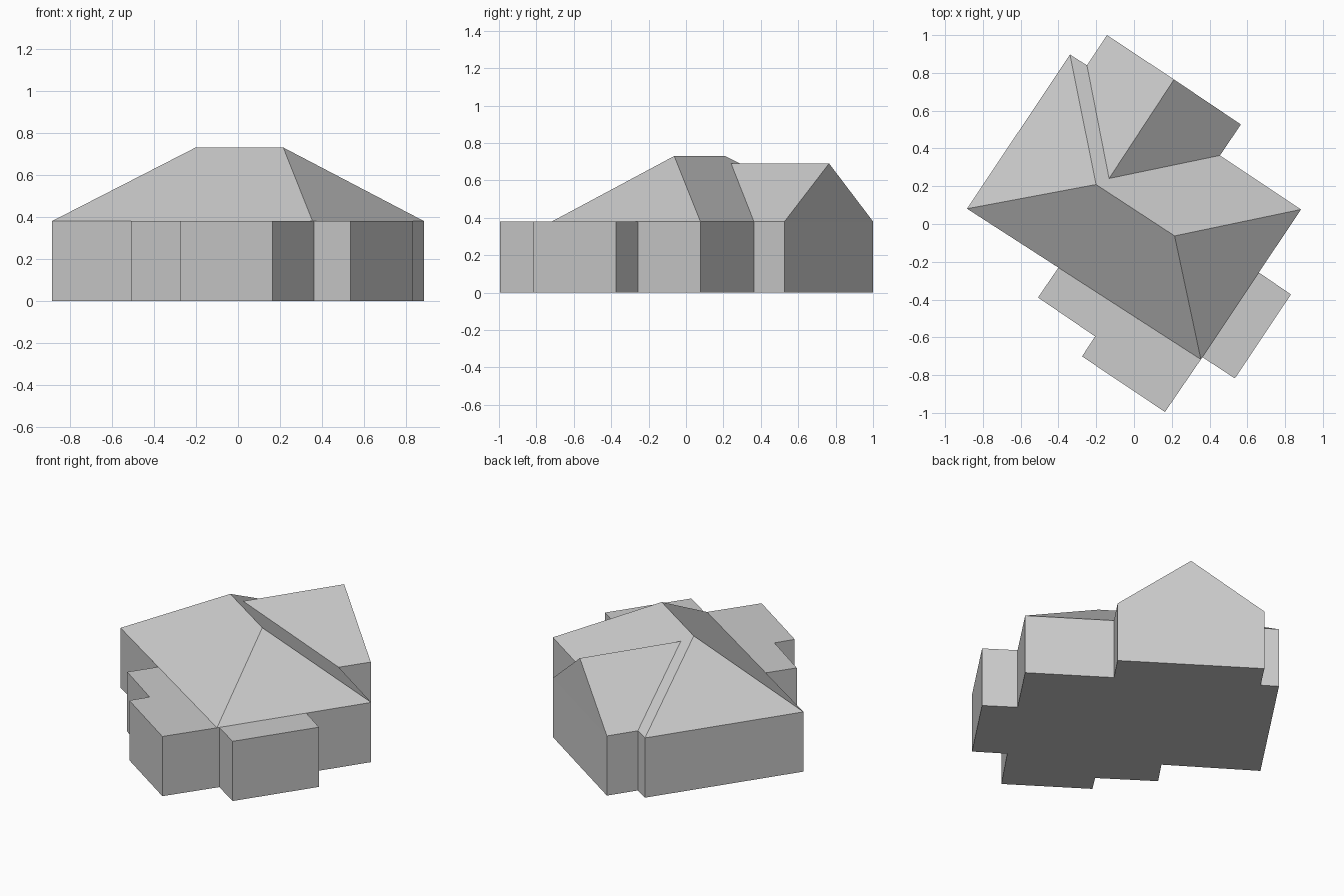
import bpy
import bmesh

if "Cube" in bpy.data.objects:
    bpy.data.objects.remove(bpy.data.objects["Cube"], do_unlink=True)

EAVE, RIDGE, GABLE = 0.38, 0.73, 0.69

grey = bpy.data.materials.new("light_grey")
grey.use_nodes = True
colour = (0.6, 0.6, 0.6, 1)
grey.diffuse_color = colour
grey.node_tree.nodes["Principled BSDF"].inputs["Base Color"].default_value = colour

# Plan points of the house
west, south, east, north = (-.884, .081), (.354, -.717), (.884, .077), (-.339, .897)
ridge_w, ridge_e = (-.201, .209), (.215, -.063)
wing_nw, wing_gable, wing_ne = (-.143, 1.0), (.212, .765), (.566, .527)
valley_w, valley_e, wing_ridge = (-.249, .84), (.455, .363), (-.132, .241)
bay_in, bay_out, bay_step = (-.40, -.231), (-.508, -.389), (-.206, -.595)
porch_w, porch_s = (-.275, -.701), (.164, -.995)
side_s, side_out_s, side_out_n, side_n = (.362, -.705), (.534, -.817), (.831, -.373), (.661, -.257)


def build(name, faces):
    """Make a flat-shaded object from faces given as lists of 3D points."""
    bm = bmesh.new()
    for points in faces:
        bm.faces.new([bm.verts.new(p) for p in points])
    bmesh.ops.remove_doubles(bm, verts=bm.verts, dist=0.0005)
    mesh = bpy.data.meshes.new(name)
    bm.to_mesh(mesh)
    bm.free()
    mesh.materials.append(grey)
    obj = bpy.data.objects.new(name, mesh)
    bpy.context.collection.objects.link(obj)


def at(z, *plan):
    return [(x, y, z) for x, y in plan]


# Outer walls and floor, following the whole footprint counter-clockwise
outline = [west, bay_in, bay_out, bay_step, porch_w, porch_s, south, side_s,
           side_out_s, side_out_n, side_n, east, valley_e, wing_ne, wing_nw,
           valley_w, north]
walls = [at(0, a, b) + at(EAVE, b, a)
         for a, b in zip(outline, outline[1:] + outline[:1])]
build("outer_walls", walls + [at(0, *reversed(outline))])

# Flat roofs over the front and side extensions
build("front_flat_roof", [at(EAVE, bay_in, bay_out, bay_step, porch_w, porch_s, south)])
build("side_flat_roof", [at(EAVE, side_s, side_out_s, side_out_n, side_n)])

# Hipped main roof, its rear slope notched where the wing joins
build("main_hip_roof", [
    at(EAVE, west, south) + at(RIDGE, ridge_e, ridge_w),
    at(EAVE, south, east) + at(RIDGE, ridge_e),
    at(EAVE, north, west) + at(RIDGE, ridge_w),
    at(EAVE, east, valley_e) + at(GABLE, wing_ridge)
    + at(EAVE, valley_w, north) + at(RIDGE, ridge_w, ridge_e),
])

# Gabled rear wing roof with its end triangle
build("wing_gable_roof", [
    at(EAVE, wing_nw, valley_w) + at(GABLE, wing_ridge, wing_gable),
    at(EAVE, valley_e, wing_ne) + at(GABLE, wing_gable, wing_ridge),
    at(EAVE, wing_ne, wing_nw) + at(GABLE, wing_gable),
])
